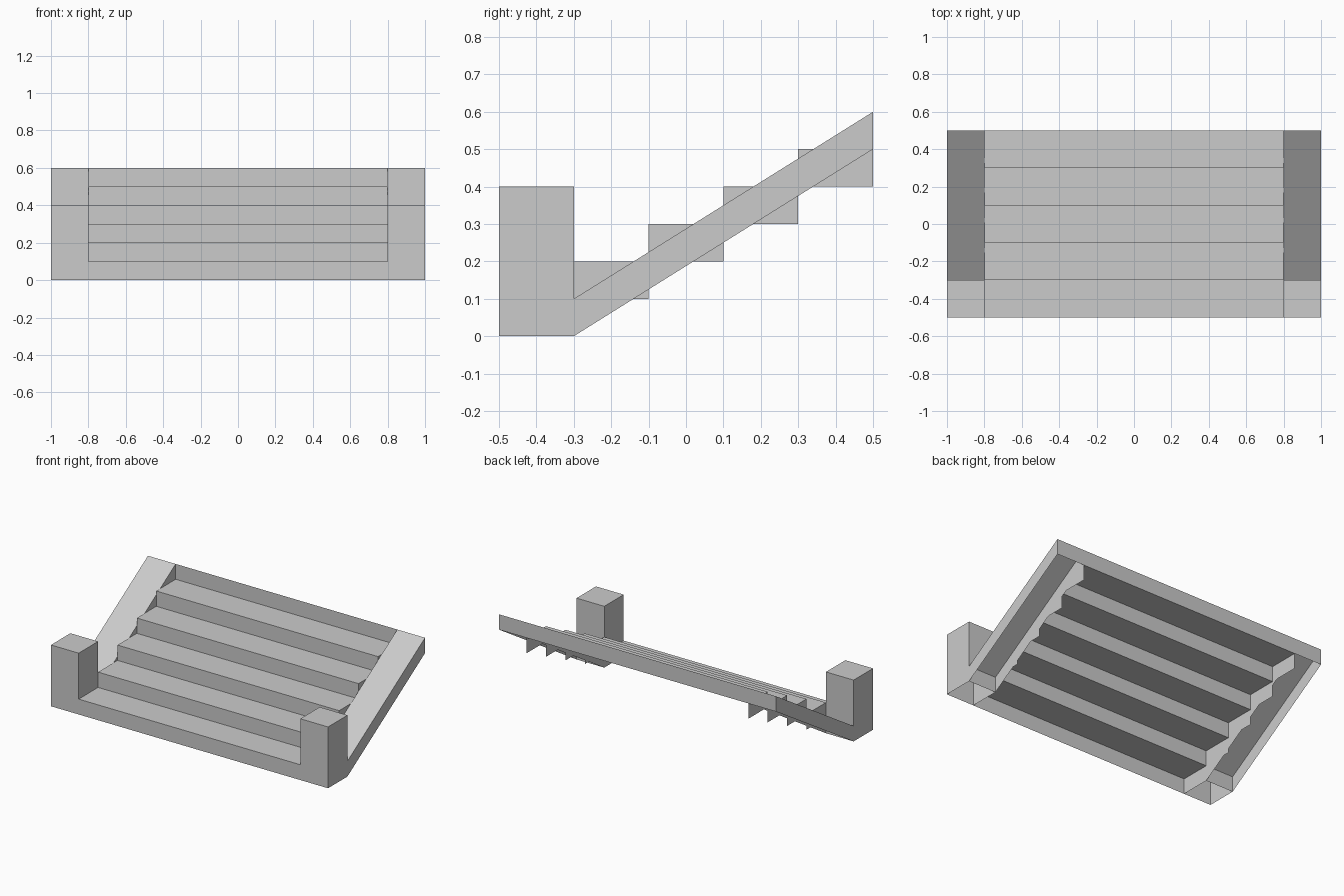
import bpy, bmesh
from mathutils import Vector

if "Cube" in bpy.data.objects:
    bpy.data.objects.remove(bpy.data.objects["Cube"])


def shell(name, faces, mirrored=False):
    """Open-bottomed shell from (points, outward direction) pairs."""
    bm = bmesh.new()
    for pts, out in faces:
        f = bm.faces.new([bm.verts.new(p) for p in pts])
        f.normal_update()
        if f.normal.dot(Vector(out)) < 0:
            f.normal_flip()
    bmesh.ops.remove_doubles(bm, verts=bm.verts, dist=1e-4)
    me = bpy.data.meshes.new(name)
    bm.to_mesh(me)
    bm.free()
    ob = bpy.data.objects.new(name, me)
    bpy.context.collection.objects.link(ob)
    if mirrored:
        ob.modifiers.new("mirror", 'MIRROR').use_mirror_merge = False
    return ob


def across(a, b, x0, x1):
    """Quad spanning x0..x1 between two (y, z) points."""
    return [(x0, *a), (x1, *a), (x1, *b), (x0, *b)]


def side(x, profile):
    return [(x, y, z) for y, z in profile]


IN, OUT = 0.8, 1.0
FRONT, BACK, UP = (0, -1, 0), (0, 1, 0), (0, 0, 1)

# Zigzag sheet of risers and treads, plus the top riser
steps = []
for i in range(5):
    y, z = -0.5 + 0.2 * i, 0.1 * i
    steps.append((across((y, z), (y, z + 0.1), -IN, IN), FRONT))
    steps.append((across((y, z + 0.1), (y + 0.2, z + 0.1), -IN, IN), UP))
steps.append((across((0.5, 0.5), (0.5, 0.6), -IN, IN), BACK))
shell("steps", steps)

# Sloping side rails, open underneath, with stepped inner walls
rail = [
    (side(OUT, [(-0.3, 0), (0.5, 0.5), (0.5, 0.6), (-0.3, 0.1)]), (1, 0, 0)),
    (across((-0.3, 0.1), (0.5, 0.6), IN, OUT), UP),
    (across((0.5, 0.5), (0.5, 0.6), IN, OUT), BACK),
]
for i in range(4):
    y0, y1, t = -0.3 + 0.2 * i, -0.1 + 0.2 * i, 0.2 + 0.1 * i
    yc = -0.3 + (t - 0.1) / 0.625      # where the rail edge crosses the tread
    rail.append((side(IN, [(y0, 0.125 * i), (yc, t - 0.1), (y1, t - 0.1),
                           (y1, 0.225 + 0.125 * i), (yc, t), (y0, t)]), (-1, 0, 0)))
shell("side_rail", rail, True)

# Front posts, open underneath
post = [(across((-0.3, 0), (-0.3, 0.4), IN, OUT), BACK),
        (across((-0.5, 0), (-0.5, 0.4), IN, OUT), FRONT),
        (across((-0.5, 0.4), (-0.3, 0.4), IN, OUT), UP)]
for x, d in ((IN, -1), (OUT, 1)):
    post.append((side(x, [(-0.5, 0), (-0.3, 0), (-0.3, 0.4), (-0.5, 0.4)]), (d, 0, 0)))
shell("front_post", post, True)
